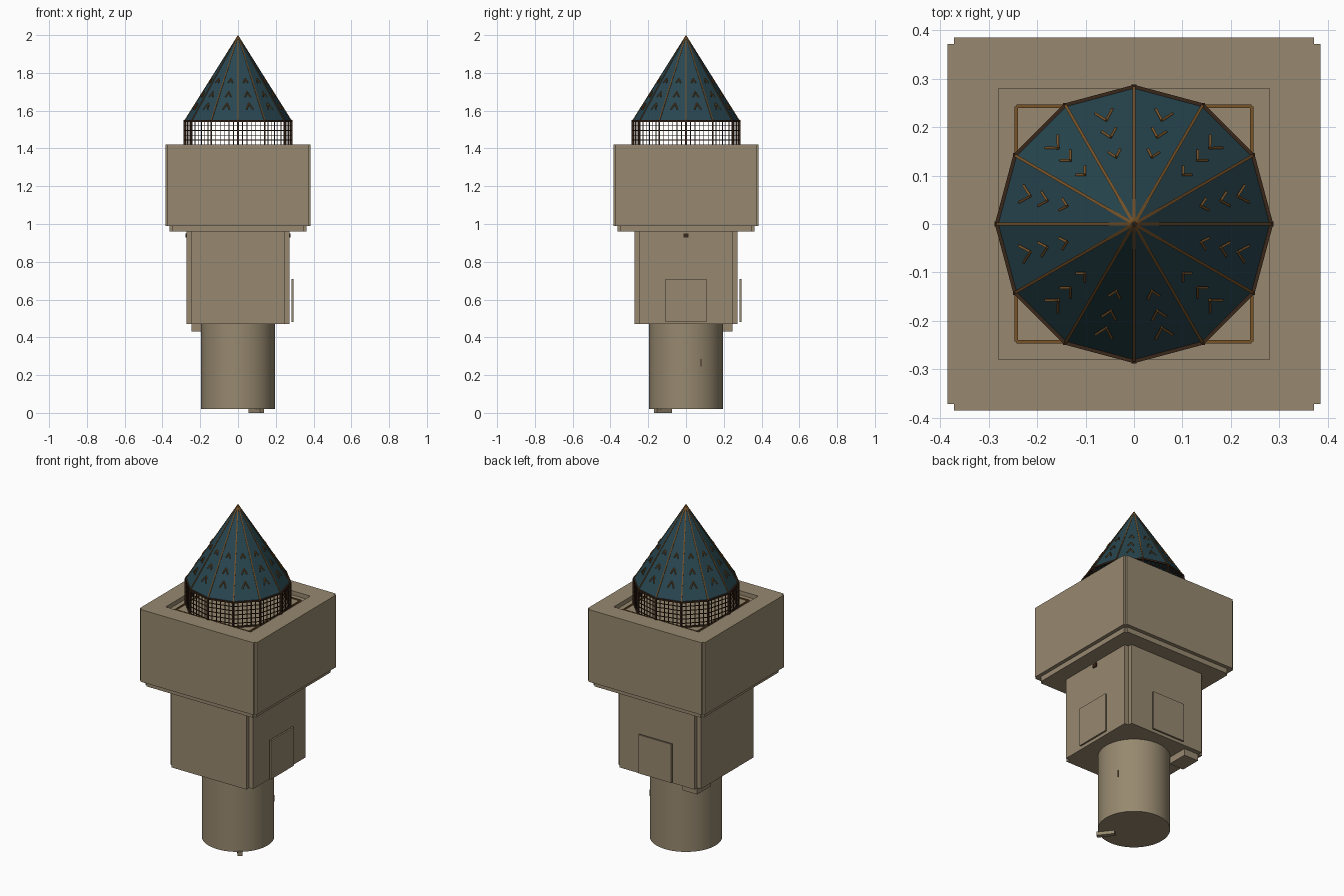
import bpy, bmesh
from math import sin, cos, radians, pi
from mathutils import Vector, Matrix

cube = bpy.data.objects.get("Cube")
if cube:
    bpy.data.objects.remove(cube, do_unlink=True)


def material(name, rgb):
    m = bpy.data.materials.new(name)
    m.use_nodes = True
    m.diffuse_color = (*rgb, 1)
    m.node_tree.nodes["Principled BSDF"].inputs["Base Color"].default_value = (*rgb, 1)
    return m


STONE = material("tan_stone", (0.31, 0.25, 0.16))
TEAL = material("teal_roof", (0.021, 0.061, 0.08))
GOLD = material("bronze_trim", (0.19, 0.088, 0.022))
DARK = material("dark_iron", (0.042, 0.02, 0.01))


def finish(name, bm, mat):
    bmesh.ops.recalc_face_normals(bm, faces=bm.faces)
    mesh = bpy.data.meshes.new(name)
    bm.to_mesh(mesh)
    bm.free()
    mesh.materials.append(mat)
    ob = bpy.data.objects.new(name, mesh)
    bpy.context.collection.objects.link(ob)
    return ob


def add_box(bm, lo, hi):
    lo, hi = Vector(lo), Vector(hi)
    bmesh.ops.create_cube(bm, size=1, matrix=Matrix.Translation((lo + hi) / 2)
                          @ Matrix.Diagonal((*(hi - lo), 1)))


def add_bar(bm, a, b, width):
    a, b = Vector(a), Vector(b)
    turn = (b - a).to_track_quat('Z', 'Y').to_matrix().to_4x4()
    bmesh.ops.create_cube(bm, size=1, matrix=Matrix.Translation((a + b) / 2) @ turn
                          @ Matrix.Diagonal((width, width, (b - a).length, 1)))


def box(name, lo, hi, mat):
    bm = bmesh.new()
    add_box(bm, lo, hi)
    return finish(name, bm, mat)


def notched_block(name, half, notch, z0, z1):
    """Square block with a small step cut out of each vertical corner."""
    bm = bmesh.new()
    n = half - notch
    ring = []
    for k in range(4):
        turn = Matrix.Rotation(k * pi / 2, 3, 'Z')
        ring += [bm.verts.new(turn @ Vector((x, y, z0)))
                 for x, y in ((half, n), (n, n), (n, half))]
    base = bm.faces.new(ring)
    top = bmesh.ops.extrude_face_region(bm, geom=[base], use_keep_orig=True)
    moved = [v for v in top["geom"] if isinstance(v, bmesh.types.BMVert)]
    bmesh.ops.translate(bm, verts=moved, vec=(0, 0, z1 - z0))
    return finish(name, bm, STONE)


# Round base column
bm = bmesh.new()
bmesh.ops.create_cone(bm, cap_ends=True, segments=64, radius1=0.195, radius2=0.195,
                      depth=0.46, matrix=Matrix.Translation((0, 0, 0.25)))
column = finish("base_column", bm, STONE)
bpy.context.view_layer.objects.active = column
column.select_set(True)
bpy.ops.object.shade_smooth_by_angle()
column.select_set(False)

# Doorstep bar and slit on the column
a = radians(-52)
bm = bmesh.new()
bmesh.ops.create_cube(bm, size=1, matrix=Matrix.Rotation(a, 4, 'Z')
                      @ Matrix.Translation((0.155, 0, 0.012)) @ Matrix.Diagonal((0.1, 0.026, 0.024, 1)))
finish("doorstep", bm, STONE)
a = radians(24)
bm = bmesh.new()
add_bar(bm, (0.195 * cos(a), 0.195 * sin(a), 0.245), (0.195 * cos(a), 0.195 * sin(a), 0.285), 0.006)
finish("column_slit", bm, DARK)

# Middle body, ledge and upper block
notched_block("middle_body", 0.272, 0.026, 0.47, 0.96)
notched_block("ledge", 0.363, 0.013, 0.96, 0.99)
upper = notched_block("upper_block", 0.385, 0.013, 0.99, 1.42)
FLOOR = 1.395
cutter = box("recess_cutter", (-0.28, -0.28, FLOOR), (0.28, 0.28, 1.5), STONE)
cutter.hide_render = True
cut = upper.modifiers.new("recess", 'BOOLEAN')
cut.operation, cut.solver, cut.object = 'DIFFERENCE', 'EXACT', cutter
bpy.context.view_layer.objects.active = upper
bpy.ops.object.modifier_apply(modifier=cut.name)
bpy.data.objects.remove(cutter, do_unlink=True)

# Hanging block under the middle body, shutters and beam ends
box("corner_bracket", (-0.245, 0.12, 0.43), (-0.15, 0.245, 0.47), STONE)
box("side_shutter", (0.283, -0.108, 0.48), (0.293, 0.108, 0.71), STONE)
box("back_shutter", (-0.108, 0.283, 0.48), (0.108, 0.293, 0.71), STONE)
box("beam", (-0.279, -0.014, 0.928), (0.279, 0.014, 0.95), DARK)

# Thin inlaid frame on the terrace floor
for name, half, width, mat in (("floor_frame", 0.243, 0.007, GOLD), ("floor_inlay", 0.243, 0.003, TEAL)):
    bm = bmesh.new()
    z = FLOOR + (0.003 if mat is GOLD else 0.005)
    for k in range(4):
        if mat is TEAL and k in (0, 3):
            continue
        turn = Matrix.Rotation(k * pi / 2, 3, 'Z')
        add_bar(bm, turn @ Vector((half, -half, z)), turn @ Vector((half, half, z)), width)
    finish(name, bm, mat)

# Twelve-sided roof
SIDES, RADIUS, EAVE, TIP = 12, 0.283, 1.545, 2.0
bm = bmesh.new()
bmesh.ops.create_cone(bm, cap_ends=True, segments=SIDES, radius1=RADIUS, radius2=0,
                      depth=TIP - EAVE, matrix=Matrix.Translation((0, 0, (TIP + EAVE) / 2)))
bmesh.ops.remove_doubles(bm, verts=bm.verts, dist=0.0001)
finish("roof", bm, TEAL)


def corner(k, z, r=RADIUS):
    t = k * 2 * pi / SIDES
    return Vector((r * cos(t), r * sin(t), z))


# Roof ribs, chevron ornaments, cage posts and mesh
ribs, chevrons, posts, mesh_bars = (bmesh.new() for _ in range(4))
for k in range(SIDES):
    here, there = corner(k, EAVE), corner(k + 1, EAVE)
    add_bar(ribs, here, (0, 0, TIP - 0.005), 0.006)
    add_bar(posts, here, there, 0.009)
    add_bar(posts, corner(k, FLOOR), here, 0.01)
    add_bar(posts, corner(k, FLOOR + 0.004), corner(k + 1, FLOOR + 0.004), 0.008)
    for row in range(1, 6):
        z = FLOOR + row * 0.025
        add_bar(mesh_bars, corner(k, z), corner(k + 1, z), 0.004)
    for col in range(1, 6):
        p = here.lerp(there, col / 6)
        add_bar(mesh_bars, (p.x, p.y, FLOOR), p, 0.004)
    # Chevrons climb the middle of each facet
    side = (there - here).normalized()
    middle = (here + there) / 2
    up = Vector((0, 0, TIP)) - middle
    length = up.length
    up.normalize()
    normal = side.cross(up)
    for along, size in ((0.16, 0.022), (0.3, 0.018), (0.46, 0.015)):
        peak = middle + up * (along * length + size) + normal * 0.004
        for s in (-1, 1):
            foot = peak - up * size * 1.7 + side * s * size * 0.8
            add_bar(chevrons, peak, foot, 0.005)
finish("roof_ribs", ribs, GOLD)
finish("roof_chevrons", chevrons, GOLD)
finish("cage_posts", posts, DARK)
finish("cage_mesh", mesh_bars, DARK)
